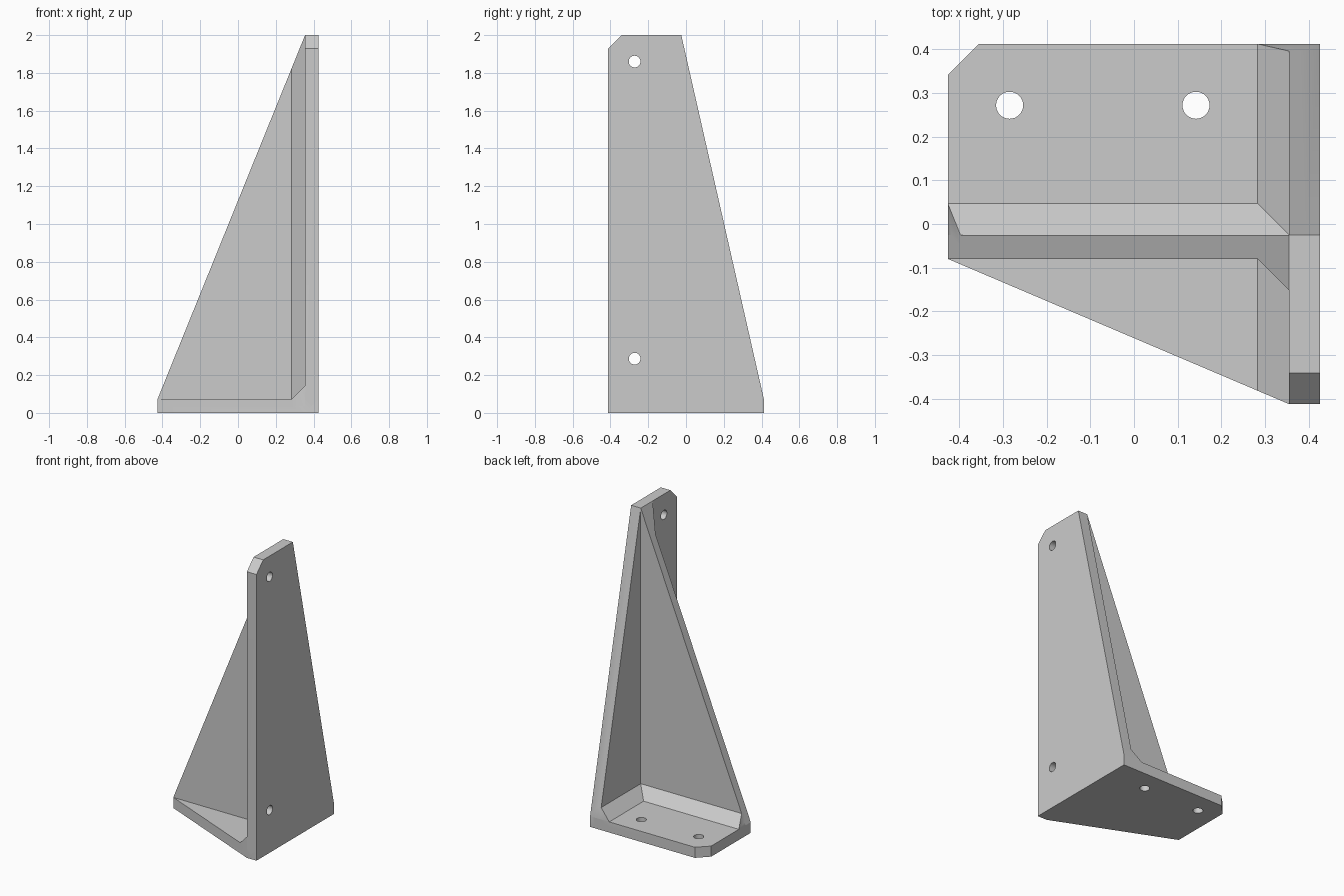
import bpy
import bmesh
from math import radians
from mathutils import Vector

if "Cube" in bpy.data.objects:
    bpy.data.objects.remove(bpy.data.objects["Cube"], do_unlink=True)

HX, HY, H = 0.4265, 0.4125, 2.0   # half width, half depth, height
T = 0.0715                        # plate thickness, also corner size
WALL = HX - T                     # inner face of the wall
MID = HX - T / 2                  # depth to which parts sink into the wall
SINK = T / 2                      # depth to which parts sink into the base
RIB_F, RIB_B = -0.08, -0.025      # rib faces
AXES = {"x": (1, 2, 0), "y": (0, 2, 1), "z": (0, 1, 2)}

grey = bpy.data.materials.new("plain grey")
grey.use_nodes = True
COLOUR = (0.6, 0.6, 0.6, 1)
grey.diffuse_color = COLOUR
grey.node_tree.nodes["Principled BSDF"].inputs["Base Color"].default_value = COLOUR


def finish(name, bm):
    bmesh.ops.recalc_face_normals(bm, faces=bm.faces)
    mesh = bpy.data.meshes.new(name)
    bm.to_mesh(mesh)
    bm.free()
    mesh.materials.append(grey)
    obj = bpy.data.objects.new(name, mesh)
    bpy.context.collection.objects.link(obj)
    return obj


def prism(name, profile, axis, lo, hi, clip=None):
    """Extrude a profile along an axis; clip = (point, outward normal)."""
    bm = bmesh.new()
    a, b, c = AXES[axis]
    verts = []
    for p in profile:
        co = Vector()
        co[a], co[b], co[c] = p[0], p[1], lo
        verts.append(bm.verts.new(co))
    face = bm.faces.new(verts)
    out = bmesh.ops.extrude_face_region(bm, geom=[face])
    move = Vector()
    move[c] = hi - lo
    bmesh.ops.translate(bm, vec=move, verts=[g for g in out["geom"] if isinstance(g, bmesh.types.BMVert)])
    for point, normal in clip or []:
        geom = bm.verts[:] + bm.edges[:] + bm.faces[:]
        bmesh.ops.bisect_plane(bm, geom=geom, plane_co=point, plane_no=normal, clear_outer=True)
        bmesh.ops.holes_fill(bm, edges=[e for e in bm.edges if e.is_boundary])
    return finish(name, bm)


def drill(name, position, axis):
    bpy.ops.mesh.primitive_cylinder_add(vertices=32, radius=0.031, depth=T * 3, location=position)
    obj = bpy.context.object
    obj.name = name
    obj.hide_render = True
    if axis == "x":
        obj.rotation_euler.y = radians(90)
    return obj


# Planes that trim the rib slope, the wall's sloping edge and the base's slanted front
slope = (Vector((-HX, 0, T)), Vector((T - H, 0, WALL + HX)))
wall_edge = (Vector((0, HY, T)), Vector((0, H - T, HY - RIB_B)))
base_front = (Vector((-HX, RIB_F, 0)), Vector((RIB_F - HY * -1, 0, 0)) * -1 + Vector((0, -(WALL + HX), 0)))

# Plates with clipped corners
base = prism("bracket", [(-HX, RIB_F), (WALL, -HY), (HX, -HY), (HX, HY), (-HX + T, HY), (-HX, HY - T)], "z", 0, T)
wall = prism("wall_plate", [(-HY, 0), (HY, 0), (HY, T), (RIB_B, H), (-HY + T, H), (-HY, H - T)], "x", WALL, HX)

# Triangular rib with its upright corner fillet
rib = prism("rib", [(-HX, RIB_F), (WALL - T, RIB_F), (WALL, RIB_F - T), (MID, RIB_F - T), (MID, RIB_B), (-HX, RIB_B)],
            "z", SINK, H, [slope])

# Bevelled fillets along the base
wall_fillet = prism("wall_fillet", [(WALL - T, SINK), (WALL - T, T), (WALL, 2 * T), (MID, 2 * T), (MID, SINK)],
                    "y", -HY, HY, [wall_edge, base_front])
rib_mid = (RIB_F + RIB_B) / 2
rib_fillet = prism("rib_fillet", [(rib_mid, SINK), (RIB_B + T, SINK), (RIB_B + T, T), (RIB_B, 2 * T), (rib_mid, 2 * T)],
                   "x", -HX, MID, [slope])

# Screw holes
holes = [drill("base_hole", (x, 0.272, T / 2), "z") for x in (-0.285, 0.142)]
holes += [drill("wall_hole", (MID, -0.272, z), "x") for z in (0.287, 1.86)]

# Fuse everything into one solid, then remove the helpers
helpers = [wall, rib, wall_fillet, rib_fillet] + holes
for part in helpers:
    mod = base.modifiers.new(part.name, "BOOLEAN")
    mod.operation = "DIFFERENCE" if part in holes else "UNION"
    mod.solver = "EXACT"
    mod.object = part
bpy.context.view_layer.update()
fused = bpy.data.meshes.new_from_object(base.evaluated_get(bpy.context.evaluated_depsgraph_get()))
base.modifiers.clear()
base.data = fused
for part in helpers:
    bpy.data.objects.remove(part, do_unlink=True)
fused.materials.clear()
fused.materials.append(grey)
for poly in fused.polygons:
    poly.material_index = 0

bpy.ops.object.select_all(action="DESELECT")
base.select_set(True)
bpy.context.view_layer.objects.active = base
bpy.ops.object.shade_smooth_by_angle(angle=radians(30))
